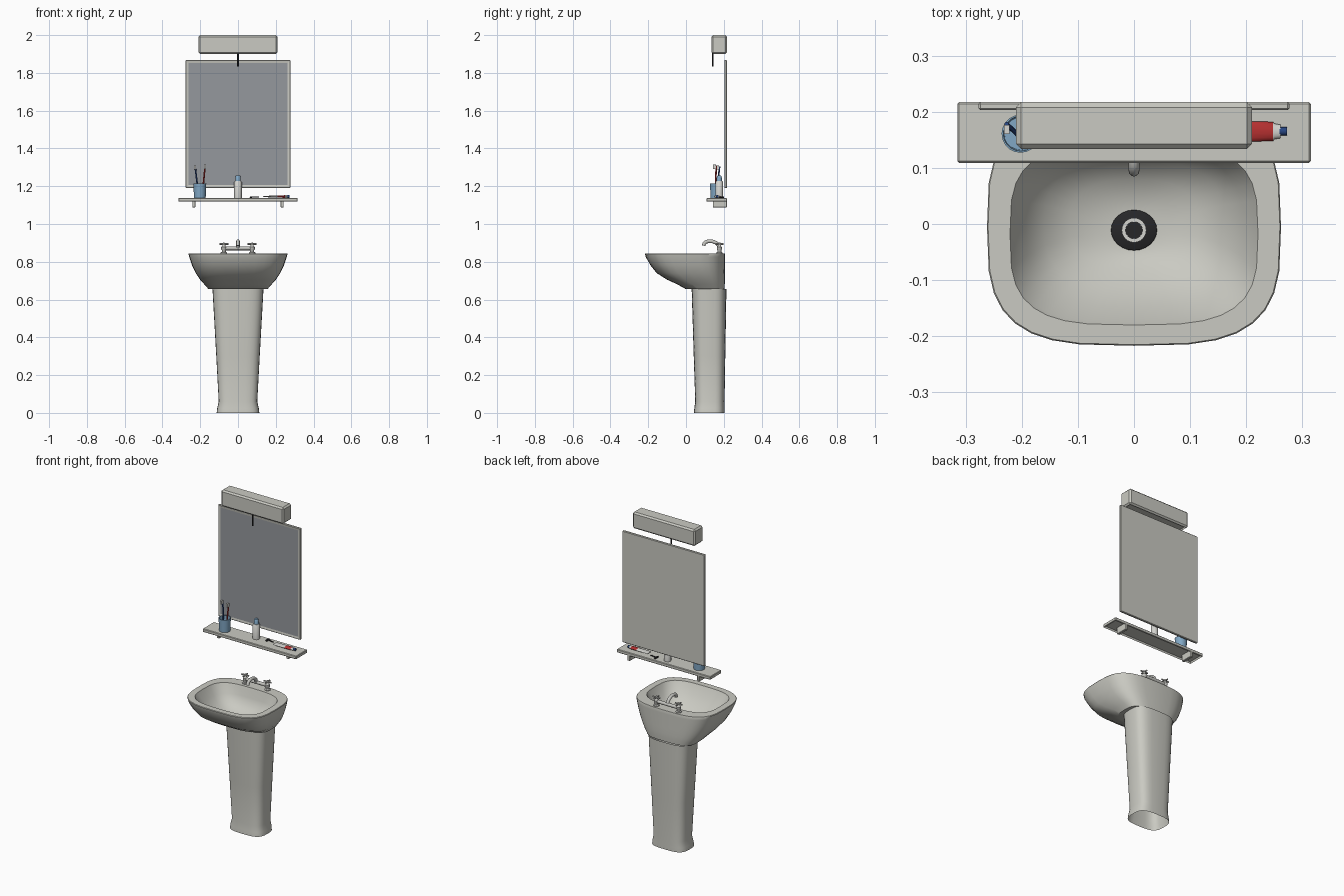
import bpy, bmesh, math
from mathutils import Vector

if "Cube" in bpy.data.objects:
    bpy.data.objects.remove(bpy.data.objects["Cube"])


def material(name, rgb):
    m = bpy.data.materials.new(name)
    m.diffuse_color = (*rgb, 1)
    m.use_nodes = True
    m.node_tree.nodes["Principled BSDF"].inputs["Base Color"].default_value = m.diffuse_color
    return m


CERAMIC = material("ceramic", (0.59, 0.59, 0.54))
GLASS = material("mirror glass", (0.30, 0.315, 0.34))
CHROME = material("chrome", (0.56, 0.56, 0.53))
BLACK = material("black", (0.02, 0.02, 0.022))
BLUE = material("light blue", (0.22, 0.39, 0.56))
NAVY = material("navy", (0.02, 0.06, 0.22))
RED = material("red", (0.47, 0.03, 0.03))
WHITE = material("white", (0.66, 0.66, 0.63))


def finish(name, bm, mats, smooth=None):
    bmesh.ops.recalc_face_normals(bm, faces=bm.faces)
    me = bpy.data.meshes.new(name)
    bm.to_mesh(me)
    bm.free()
    ob = bpy.data.objects.new(name, me)
    bpy.context.collection.objects.link(ob)
    for m in mats:
        me.materials.append(m)
    if smooth:
        bpy.ops.object.select_all(action='DESELECT')
        ob.select_set(True)
        bpy.context.view_layer.objects.active = ob
        bpy.ops.object.shade_smooth_by_angle(angle=math.radians(smooth))
    return ob


def box(name, lo, hi, mats, bevel=0, inset=None):
    """Bevelled box; inset = (direction, margin, depth, material index)."""
    bm = bmesh.new()
    bmesh.ops.create_cube(bm, size=1)
    for v in bm.verts:
        v.co = [(a + b) / 2 + c * (b - a) for a, b, c in zip(lo, hi, v.co)]
    if bevel:
        bmesh.ops.bevel(bm, geom=bm.edges[:], offset=bevel, segments=1, affect='EDGES')
    if inset:
        d, margin, depth, mi = inset
        bm.normal_update()
        face = max(bm.faces, key=lambda f: f.normal.dot(Vector(d)) * f.calc_area())
        bmesh.ops.inset_individual(bm, faces=[face], thickness=margin, depth=-depth)
        face.material_index = mi
    return finish(name, bm, mats)


def skin(bm, rings, cap_start, cap_end):
    rows = [[bm.verts.new(p) for p in r] for r in rings]
    n = len(rows[0])
    for a, b in zip(rows, rows[1:]):
        for i in range(n):
            bm.faces.new((a[i], a[(i + 1) % n], b[(i + 1) % n], b[i]))
    if cap_start:
        bm.faces.new(rows[0])
    if cap_end:
        bm.faces.new(rows[-1])


def oval(z, hx, front, back, n=3.3, seg=32):
    """Rounded-square ring at height z."""
    cy, hy, pts = (front + back) / 2, (back - front) / 2, []
    for i in range(seg):
        t = 2 * math.pi * i / seg
        c, s = math.cos(t), math.sin(t)
        pts.append((hx * math.copysign(abs(c) ** (2 / n), c),
                    cy + hy * math.copysign(abs(s) ** (2 / n), s), z))
    return pts


def lathe(name, x, y, profile, mats, seg=16, caps=(True, True), smooth=40, sy=1):
    """Turned part from (radius, z) points."""
    bm = bmesh.new()
    skin(bm, [[(x + r * math.cos(2 * math.pi * i / seg),
                y + sy * r * math.sin(2 * math.pi * i / seg), z) for i in range(seg)]
              for r, z in profile], *caps)
    return finish(name, bm, mats, smooth)


def rod(name, points, radius, mat, seg=10):
    """Round bar along a path, with mitred joints."""
    pts = [Vector(p) for p in points]
    bm, rings = bmesh.new(), []
    for i, p in enumerate(pts):
        d = (pts[min(i + 1, len(pts) - 1)] - pts[max(i - 1, 0)]).normalized()
        ref = Vector((1, 0, 0)) if abs(d.x) < 0.8 else Vector((0, 0, 1))
        u = d.cross(ref).normalized()
        w = d.cross(u)
        rings.append([p + radius * (u * math.cos(2 * math.pi * k / seg) +
                                    w * math.sin(2 * math.pi * k / seg)) for k in range(seg)])
    skin(bm, rings, True, True)
    return finish(name, bm, [mat], 45)


# Pedestal: open hollow column with flared foot
bm = bmesh.new()
skin(bm, [oval(0, .113, .042, .205), oval(.025, .110, .044, .205), oval(.06, .102, .049, .204),
          oval(.3, .115, .041, .208), oval(.655, .135, .030, .214)], False, False)
finish("pedestal", bm, [CERAMIC], 40)

# Basin: outer shell up to the rim, then down into the bowl
bm = bmesh.new()
skin(bm, [oval(.655, .156, .0, .203), oval(.68, .178, -.045, .205), oval(.705, .200, -.10, .206),
          oval(.74, .224, -.155, .206), oval(.78, .243, -.187, .206), oval(.825, .258, -.213, .206),
          oval(.842, .262, -.217, .206), oval(.845, .260, -.215, .205),
          oval(.845, .221, -.180, .144), oval(.835, .216, -.175, .140),
          oval(.79, .193, -.148, .130, 3), oval(.75, .160, -.115, .112, 2.8),
          oval(.722, .115, -.080, .080, 2.5), oval(.708, .070, -.060, .045, 2.2),
          oval(.704, .035, -.042, .020, 2)], True, True)
finish("basin", bm, [CERAMIC], 40)

# Drain
lathe("drain_flange", 0, -.011, [(.041, .700), (.041, .711), (.038, .713)], [BLACK], 24, sy=.88)
lathe("drain_ring", 0, -.011, [(.022, .712), (.022, .717), (.015, .717), (.015, .712)], [WHITE], 24)
lathe("drain_plug", 0, -.011, [(.0145, .712), (.0145, .7155)], [BLACK], 24)

# Taps: two pillars with cross handles, joined by a bar
TY = .177
for side, x in (("left", -.075), ("right", .075)):
    lathe("tap_pillar_" + side, x, TY, [(.017, .843), (.017, .849), (.011, .853), (.011, .862),
          (.014, .866), (.014, .878), (.008, .884), (.007, .897), (.004, .902)], [CHROME], 14)
    for k, (dx, dy) in enumerate(((.024, 0), (0, .022))):
        rod(f"tap_handle_{side}_{k}", [(x - dx, TY - dy, .894), (x + dx, TY + dy, .894)],
            .0045, CHROME, 8)
rod("tap_bar", [(-.078, TY, .871), (.078, TY, .871)], .010, CHROME, 12)

# Spout
rod("spout", [(0, .177, .868), (0, .172, .888), (0, .158, .901), (0, .140, .908),
              (0, .120, .909), (0, .105, .905), (0, .096, .896), (0, .094, .885)], .0095, CHROME, 12)

# Shelf with hollow underside, and its brackets
box("shelf", (-.315, .109, 1.118), (.315, .217, 1.138), [CERAMIC], .003, ((0, 0, -1), .006, .010, 0))
for side, x in (("left", -.234), ("right", .234)):
    box("shelf_bracket_" + side, (x - .008, .142, 1.088), (x + .008, .217, 1.130), [CERAMIC], .002)

# Mirror: frame with a slightly recessed glass face
box("mirror", (-.277, .203, 1.19), (.277, .217, 1.868), [CERAMIC, GLASS], .003,
    ((0, -1, 0), .018, .002, 1))

# Lamp with recessed underside, and pull cord
box("lamp", (-.21, .134, 1.90), (.21, .217, 2.0), [CERAMIC], .009, ((0, 0, -1), .006, .008, 0))
rod("lamp_pull_cord", [(0, .142, 1.912), (0, .142, 1.835)], .004, BLACK, 8)

# Toothbrush cup
CX, CY = -.202, .161
lathe("cup", CX, CY, [(.031, 1.138), (.034, 1.215), (.031, 1.215), (.029, 1.145)], [BLUE], 20)


# Toothbrushes: handle, neck and bristles
def toothbrush(name, base, tip, mat):
    b, t = Vector(base), Vector(tip)
    rod(name + "_handle", [b, b.lerp(t, .6), b.lerp(t, .85), t], .0042, mat, 8)
    box(name + "_bristles", t + Vector((-.005, -.018, -.016)), t + Vector((.005, -.002, .006)), [WHITE])


toothbrush("navy_toothbrush", (-.208, .160, 1.146), (-.227, .178, 1.305), NAVY)
toothbrush("red_toothbrush", (-.190, .155, 1.146), (-.174, .160, 1.308), RED)

# Bottle and cap
lathe("bottle", 0, .176, [(.020, 1.138), (.020, 1.222), (.016, 1.227)], [WHITE], 16)
lathe("bottle_cap", 0, .176, [(.014, 1.226), (.013, 1.252), (.010, 1.256)], [BLUE], 16)

# Toothpaste tube: flat crimped end to round shoulder, red band near the cap
bm = bmesh.new()
rings = [(.130, .019, .001), (.160, .019, .004), (.208, .018, .006), (.248, .017, .007),
         (.250, .014, .007), (.261, .012, .007)]
skin(bm, [[(x, .165 + ry * math.cos(2 * math.pi * i / 14),
            1.1455 + rz * math.sin(2 * math.pi * i / 14)) for i in range(14)]
          for x, ry, rz in rings], True, True)
for f in bm.faces:
    f.material_index = int(.209 < f.calc_center_median().x < .2485)
finish("toothpaste_tube", bm, [WHITE, RED], 40)
rod("toothpaste_cap", [(.259, .165, 1.146), (.273, .165, 1.146)], .0075, NAVY, 12)

# Small dark razor head lying on the shelf
box("razor_head", (.062, .172, 1.138), (.074, .202, 1.146), [BLACK], .002)
rod("razor_handle", [(.070, .187, 1.143), (.110, .182, 1.142)], .003, BLACK, 8)
